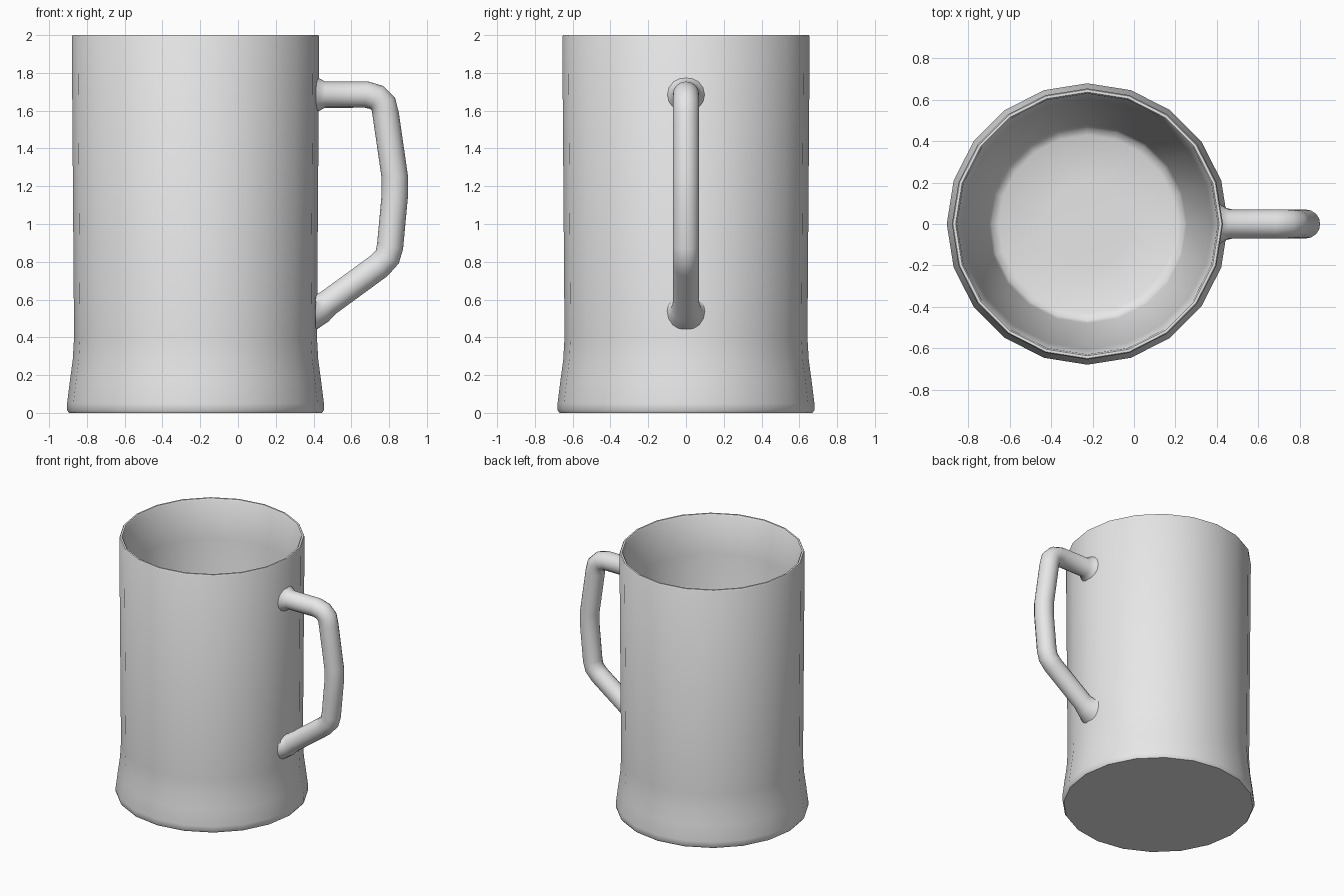
import bpy
import bmesh
from math import cos, sin, pi
from mathutils import Vector

cube = bpy.data.objects.get("Cube")
if cube:
    bpy.data.objects.remove(cube, do_unlink=True)

grey = bpy.data.materials.new("light_grey")
grey.use_nodes = True
grey.diffuse_color = (0.8, 0.8, 0.8, 1)
grey.node_tree.nodes["Principled BSDF"].inputs["Base Color"].default_value = (0.8, 0.8, 0.8, 1)


def loft(name, rings, smooth_angle):
    """Skin a list of closed rings and cap both ends."""
    bm = bmesh.new()
    loops = [[bm.verts.new(p) for p in ring] for ring in rings]
    count = len(loops[0])
    for low, high in zip(loops, loops[1:]):
        for i in range(count):
            j = (i + 1) % count
            bm.faces.new((low[i], low[j], high[j], high[i]))
    bm.faces.new(loops[0])
    bm.faces.new(loops[-1])
    bmesh.ops.recalc_face_normals(bm, faces=bm.faces)
    mesh = bpy.data.meshes.new(name)
    bm.to_mesh(mesh)
    bm.free()
    mesh.materials.append(grey)
    obj = bpy.data.objects.new(name, mesh)
    bpy.context.collection.objects.link(obj)
    bpy.ops.object.select_all(action='DESELECT')
    obj.select_set(True)
    bpy.context.view_layer.objects.active = obj
    bpy.ops.object.shade_smooth_by_angle(angle=smooth_angle)
    return obj


def ring(centre, radius, axis_a, axis_b, sides):
    turns = [2 * pi * i / sides for i in range(sides)]
    return [centre + radius * (cos(t) * axis_a + sin(t) * axis_b) for t in turns]


X, Y, Z = Vector((1, 0, 0)), Vector((0, 1, 0)), Vector((0, 0, 1))
BODY_X = -0.225

# Mug body: outer wall from the foot up, over the rim, down to the inner floor
profile = [
    (0.67, 0), (0.68, 0.015), (0.68, 0.05), (0.665, 0.17), (0.65, 0.28), (0.643, 0.4),
    (0.655, 1.99), (0.65, 2), (0.637, 2), (0.63, 1.99),
    (0.605, 1.7), (0.48, 0.22), (0.465, 0.19), (0.43, 0.175), (0.2, 0.17),
]
loft("mug_body", [ring(Vector((BODY_X, 0, z)), r, X, Y, 20) for r, z in profile], pi / 4)

# Handle: round bar swept along a bent path, flared where it meets the wall
path = [
    (0.41, 1.685, 0.1), (0.432, 1.685, 0.085), (0.46, 1.685, 0.07),
    (0.68, 1.685, 0.07), (0.735, 1.67, 0.07), (0.77, 1.635, 0.07), (0.782, 1.58, 0.07),
    (0.83, 1.25, 0.07), (0.83, 1.15, 0.07),
    (0.805, 0.88, 0.07), (0.79, 0.825, 0.07), (0.745, 0.777, 0.07),
    (0.475, 0.58, 0.07), (0.437, 0.552, 0.08), (0.41, 0.537, 0.1),
]
points = [Vector((x, 0, z)) for x, z, r in path]
rings = []
for i, centre in enumerate(points):
    if i == 0:
        along = X
    elif i == len(points) - 1:
        along = -X
    else:
        along = ((centre - points[i - 1]).normalized()
                 + (points[i + 1] - centre).normalized()).normalized()
    rings.append(ring(centre, path[i][2], along.cross(Y), Y, 16))
loft("handle", rings, pi / 3)
